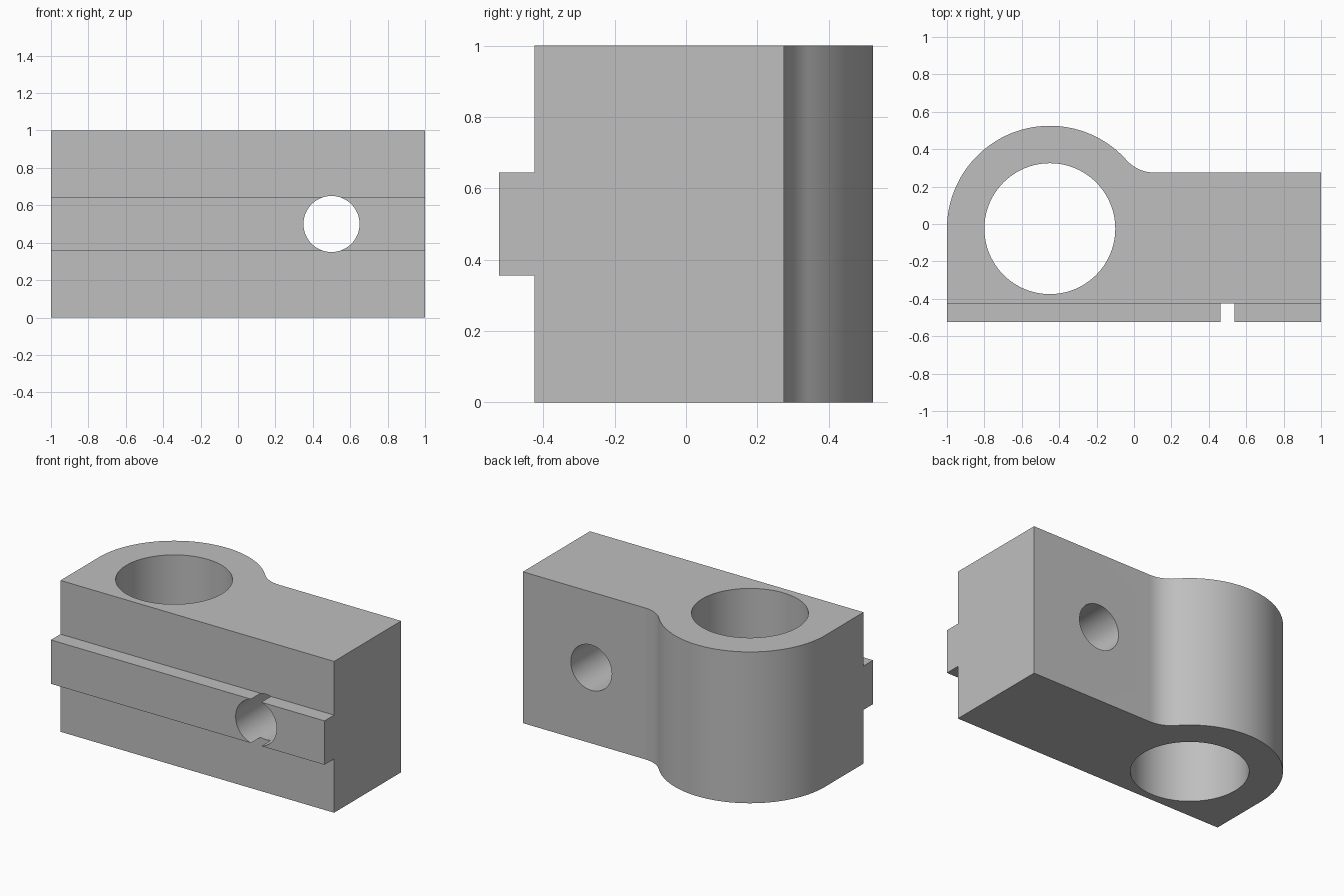
import bpy, bmesh
from math import sin, cos, pi, atan2, sqrt, radians

cube = bpy.data.objects.get("Cube")
if cube:
    bpy.data.objects.remove(cube, do_unlink=True)

grey = bpy.data.materials.new("plain grey")
grey.use_nodes = True
COLOUR = (0.52, 0.52, 0.52, 1)
grey.diffuse_color = COLOUR
grey.node_tree.nodes["Principled BSDF"].inputs["Base Color"].default_value = COLOUR


def arc(cx, cy, r, a0, a1, n):
    return [(cx + r * cos(a0 + (a1 - a0) * i / n),
             cy + r * sin(a0 + (a1 - a0) * i / n)) for i in range(n + 1)]


def prism(name, points, to_3d, low, high):
    """Extrude a 2D outline between two depths."""
    bm = bmesh.new()
    face = bm.faces.new([bm.verts.new(to_3d(u, v, low)) for u, v in points])
    ext = bmesh.ops.extrude_face_region(bm, geom=[face])
    shift = [b - a for a, b in zip(to_3d(0, 0, low), to_3d(0, 0, high))]
    bmesh.ops.translate(bm, vec=shift,
                        verts=[g for g in ext["geom"] if isinstance(g, bmesh.types.BMVert)])
    bmesh.ops.recalc_face_normals(bm, faces=bm.faces[:])
    mesh = bpy.data.meshes.new(name)
    bm.to_mesh(mesh)
    bm.free()
    mesh.materials.append(grey)
    obj = bpy.data.objects.new(name, mesh)
    bpy.context.collection.objects.link(obj)
    return obj


def combine(target, tool, operation):
    """Apply a boolean and remove the tool."""
    mod = target.modifiers.new(operation, 'BOOLEAN')
    mod.operation, mod.solver, mod.object = operation, 'EXACT', tool
    bpy.ops.object.select_all(action='DESELECT')
    bpy.context.view_layer.objects.active = target
    target.select_set(True)
    bpy.ops.object.modifier_apply(modifier=mod.name)
    bpy.data.objects.remove(tool, do_unlink=True)


def along_z(u, v, d):
    return (u, v, d)


def along_y(u, v, d):
    return (u, d, v)


def along_x(u, v, d):
    return (d, u, v)


# Clamp body: round boss blending through a fillet into the straight arm
BX, BY, R = -0.45, -0.025, 0.55
FRONT, BACK, FILLET = -0.425, 0.275, 0.2
rise = BACK + FILLET - BY
run = sqrt((R + FILLET) ** 2 - rise ** 2)
touch = atan2(rise, run)
outline = [(-1, FRONT), (1, FRONT), (1, BACK)]
outline += arc(BX + run, BACK + FILLET, FILLET, -pi / 2, touch - pi, 16)
outline += arc(BX, BY, R, touch, pi, 64)[1:]
body = prism("clamp_body", outline, along_z, 0, 1)

# Locating rail along the front, slightly sunk into the body
HALF = 0.145
section = [(-0.525, 0.5 - HALF), (-0.4, 0.5 - HALF), (-0.4, 0.5 + HALF), (-0.525, 0.5 + HALF)]
combine(body, prism("rail", section, along_x, -1, 1), 'UNION')

# Vertical bore and cross bolt hole
bore = prism("bore_cutter", arc(BX, BY, 0.35, 0, 2 * pi, 96)[:-1], along_z, -0.2, 1.2)
combine(body, bore, 'DIFFERENCE')
bolt = prism("bolt_cutter", arc(0.5, 0.5, 0.15, 0, 2 * pi, 64)[:-1], along_y, -0.8, 0.8)
combine(body, bolt, 'DIFFERENCE')

bpy.ops.object.shade_smooth_by_angle(angle=radians(30))
